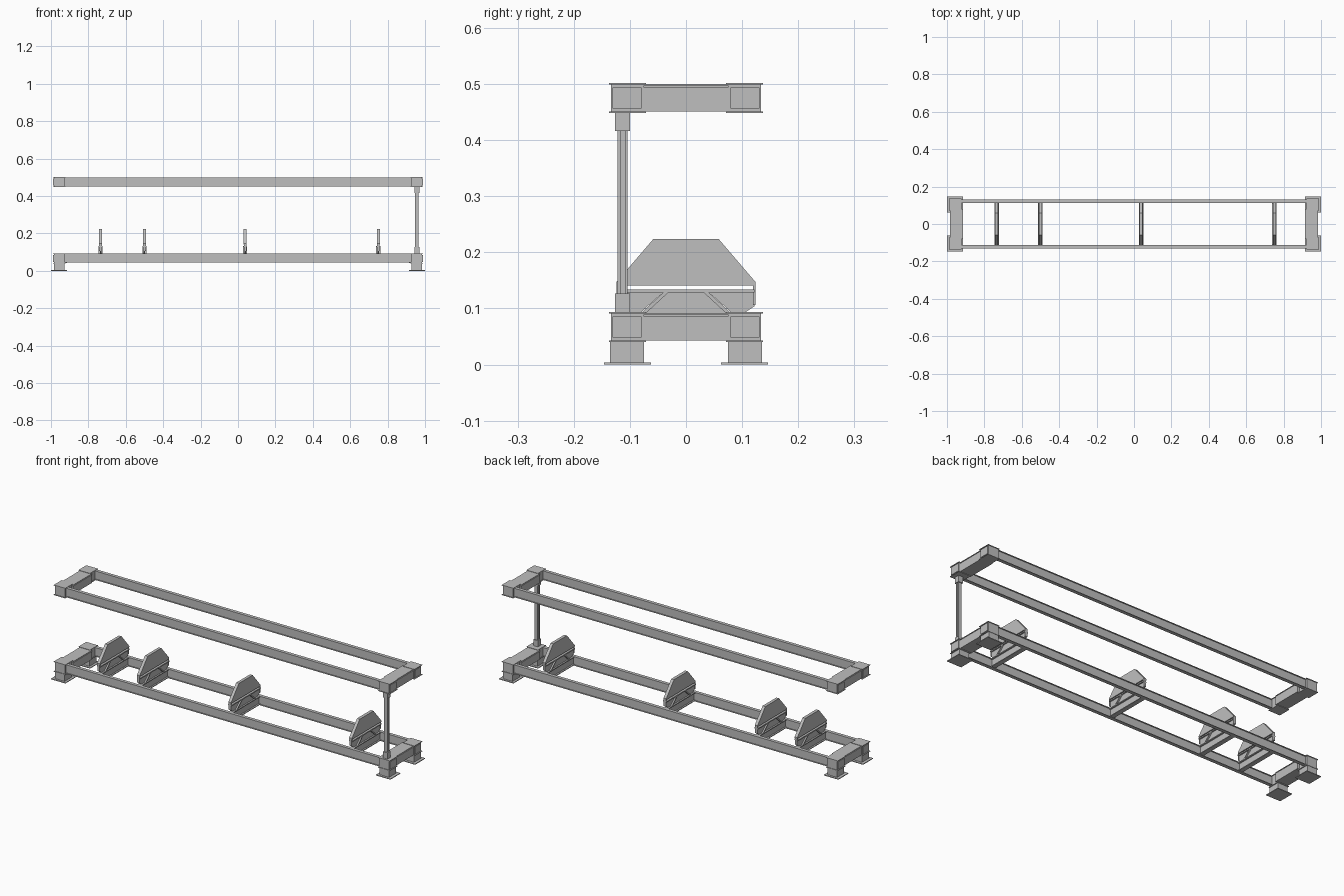
import bpy, bmesh

if "Cube" in bpy.data.objects:
    bpy.data.objects.remove(bpy.data.objects["Cube"])

steel = bpy.data.materials.new("steel_grey")
steel.diffuse_color = (0.52, 0.52, 0.52, 1)
steel.use_nodes = True
steel.node_tree.nodes["Principled BSDF"].inputs["Base Color"].default_value = steel.diffuse_color


def finish(bm, name):
    bmesh.ops.recalc_face_normals(bm, faces=bm.faces)
    me = bpy.data.meshes.new(name)
    bm.to_mesh(me)
    bm.free()
    me.materials.append(steel)
    ob = bpy.data.objects.new(name, me)
    bpy.context.collection.objects.link(ob)
    return ob


def add_box(bm, x0, x1, y0, y1, z0, z1):
    v = [bm.verts.new((x, y, z)) for x in (x0, x1) for y in (y0, y1) for z in (z0, z1)]
    for f in ((0, 1, 3, 2), (4, 6, 7, 5), (0, 4, 5, 1), (2, 3, 7, 6), (0, 2, 6, 4), (1, 5, 7, 3)):
        bm.faces.new([v[i] for i in f])


def boxes(name, *dims):
    bm = bmesh.new()
    for d in dims:
        add_box(bm, *d)
    return finish(bm, name)


def add_prism(bm, profile, x0, x1):
    """Extrude a (y, z) outline along x."""
    f = bm.faces.new([bm.verts.new((x0, y, z)) for y, z in profile])
    r = bmesh.ops.extrude_face_region(bm, geom=[f])
    verts = [g for g in r["geom"] if isinstance(g, bmesh.types.BMVert)]
    bmesh.ops.translate(bm, verts=verts, vec=(x1 - x0, 0, 0))


def i_profile(c, z0, z1, w, t, web):
    """I-shaped outline in (y, z)."""
    half = [(w, z0), (w, z0 + t), (web, z0 + t), (web, z1 - t), (w, z1 - t), (w, z1)]
    return [(c + y, z) for y, z in half] + [(c - y, z) for y, z in reversed(half)]


def ring(prefix, z0):
    """Rectangular frame: two long I-beams, two cross beams, four corner blocks."""
    z1 = z0 + 0.054
    for side, s in (("front", -1), ("back", 1)):
        bm = bmesh.new()
        add_prism(bm, i_profile(s * 0.121, z0 + 0.004, z1 - 0.002, 0.009, 0.003, 0.004), -0.93, 0.93)
        finish(bm, f"{prefix}_{side}_beam")
    for end, e in (("left", -1), ("right", 1)):
        xa, xb = sorted((e * 0.915, e * 0.983))
        xc, xd = sorted((e * 0.922, e * 0.976))
        boxes(f"{prefix}_{end}_cross_beam",
              (xa, xb, -0.08, 0.08, z0 + 0.003, z1 - 0.008),
              (xc, xd, -0.08, 0.08, z1 - 0.008, z1 - 0.005),
              (xa, xb, -0.08, 0.08, z1 - 0.005, z1 - 0.002))
        for side, s in (("front", -1), ("back", 1)):
            ya, yb = sorted((s * 0.075, s * 0.134))
            yc, yd = sorted((s * 0.071, s * 0.137))
            ye, yf = sorted((s * 0.079, s * 0.131))
            xe, xf = sorted((e * 0.95, e * 0.988))
            xg, xh = sorted((e * 0.925, e * 0.985))
            xi, xj = sorted((e * 0.922, e * 0.99))
            boxes(f"{prefix}_{end}_{side}_corner",
                  (xg, xh, ya, yb, z0 + 0.003, z1 - 0.003),   # block
                  (xe, xf, ye, yf, z0 + 0.008, z1 - 0.008),   # raised end plate
                  (xi, xj, yc, yd, z0, z0 + 0.003),           # bottom cap plate
                  (xi, xj, yc, yd, z1 - 0.003, z1))           # top cap plate


ring("lower", 0.040)
ring("upper", 0.448)

# Feet with base plates
for end, e in (("left", -1), ("right", 1)):
    for side, s in (("front", -1), ("back", 1)):
        xa, xb = sorted((e * 0.927, e * 0.985))
        xc, xd = sorted((e * 0.915, e * 1.0))
        ya, yb = sorted((s * 0.075, s * 0.135))
        yc, yd = sorted((s * 0.062, s * 0.146))
        boxes(f"{end}_{side}_foot", (xa, xb, ya, yb, 0.003, 0.043), (xc, xd, yc, yd, 0, 0.004))

# Single upright post with a socket at each end
px, py = 0.956, -0.113
boxes("upright_post",
      (px - 0.009, px + 0.009, py - 0.009, py - 0.004, 0.12, 0.42),
      (px - 0.006, px + 0.006, py - 0.004, py + 0.004, 0.12, 0.42),
      (px - 0.009, px + 0.009, py + 0.004, py + 0.009, 0.12, 0.42))
for name, z0, z1 in (("lower", 0.093, 0.127), ("upper", 0.416, 0.449)):
    boxes(f"{name}_post_socket", (px - 0.0135, px + 0.0135, py - 0.0135, py + 0.0135, z0, z1))

# Cradles: crossbar, gusseted base and tapered upright plate
for i, x in enumerate((-0.735, -0.5, 0.038, 0.75), 1):
    bm = bmesh.new()
    add_box(bm, x - 0.012, x + 0.012, -0.119, 0.119, 0.086, 0.091)
    add_box(bm, x - 0.004, x + 0.004, -0.119, 0.119, 0.049, 0.086)
    add_box(bm, x - 0.012, x + 0.012, -0.119, 0.119, 0.046, 0.050)
    finish(bm, f"crossbar_{i}")

    bm = bmesh.new()
    add_prism(bm, [(-0.073, 0.09), (-0.032, 0.128), (0.032, 0.128), (0.073, 0.09)], x - 0.004, x + 0.004)
    add_box(bm, x - 0.011, x + 0.011, -0.122, 0.122, 0.128, 0.134)
    for s in (-1, 1):
        brace = [(0.082, 0.09), (0.041, 0.128), (0.032, 0.128), (0.073, 0.09)]
        outer = [(0.082, 0.092), (0.041, 0.128), (0.122, 0.128), (0.122, 0.104), (0.104, 0.092)]
        add_prism(bm, [(s * y, z) for y, z in brace], x - 0.011, x + 0.011)
        add_prism(bm, [(s * y, z) for y, z in outer], x - 0.004, x + 0.004)
        add_box(bm, x - 0.007, x + 0.007, *sorted((s * 0.119, s * 0.124)), 0.106, 0.145)
    finish(bm, f"cradle_base_{i}")

    bm = bmesh.new()
    half = [(0.124, 0.141), (0.124, 0.147), (0.058, 0.224)]
    add_prism(bm, half + [(-y, z) for y, z in reversed(half)], x - 0.008, x + 0.008)
    finish(bm, f"cradle_plate_{i}")
